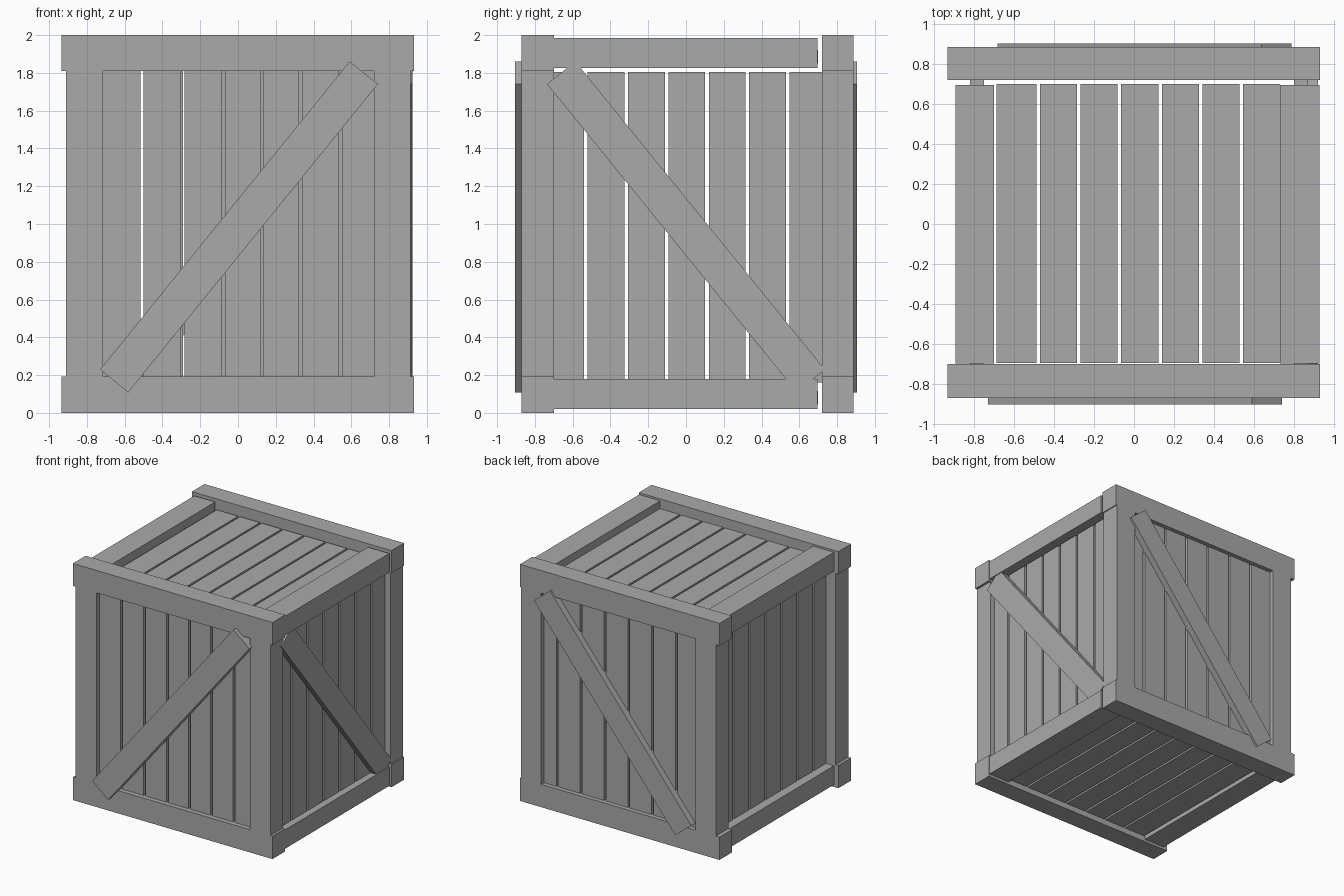
import bpy
from math import atan2
from mathutils import Matrix, Vector

cube = bpy.data.objects.get("Cube")
if cube:
    bpy.data.objects.remove(cube, do_unlink=True)

GREY = (0.4, 0.4, 0.4, 1)
wood = bpy.data.materials.new("grey_wood")
wood.use_nodes = True
wood.diffuse_color = GREY
wood.node_tree.nodes["Principled BSDF"].inputs["Base Color"].default_value = GREY


def box(name, xs, ys, zs, turn=None):
    """Box between the given (low, high) ranges, optionally turned about its centre."""
    ranges = (xs, ys, zs)
    centre = Vector([(a + b) / 2 for a, b in ranges])
    corners = [Vector((x, y, z)) - centre for x in xs for y in ys for z in zs]
    quads = [(0, 1, 3, 2), (4, 6, 7, 5), (0, 4, 5, 1),
             (2, 3, 7, 6), (0, 2, 6, 4), (1, 5, 7, 3)]
    if turn:
        corners = [turn @ c for c in corners]
    mesh = bpy.data.meshes.new(name)
    mesh.from_pydata(corners, [], quads)
    mesh.materials.append(wood)
    obj = bpy.data.objects.new(name, mesh)
    obj.location = centre
    bpy.context.collection.objects.link(obj)
    return obj


def slats(start, end, gaps, width):
    """Ranges of the slats left between gap centres."""
    lows = [start] + [g + width / 2 for g in gaps]
    highs = [g - width / 2 for g in gaps] + [end]
    return list(zip(lows, highs))


# Front and back frames: full-width rails with posts between them
frames = (("front", (-0.87, -0.70), (-0.91, -0.715), (0.72, 0.912)),
          ("back", (0.72, 0.887), (-0.90, -0.71), (0.733, 0.924)))
for side, ys, right, left in frames:
    for level, zs in (("bottom", (0, 0.193)), ("top", (1.81, 2))):
        box(f"{side}_{level}_rail", (-0.935, 0.932), ys, zs)
    for hand, xs in (("right", right), ("left", left)):
        box(f"{side}_{hand}_post", xs, ys, (0.193, 1.81))

# Side rails between the frames
for hand, xs in (("right", (-0.895, -0.70)), ("left", (0.73, 0.928))):
    for level, zs in (("bottom", (0.02, 0.18)), ("top", (1.825, 1.985))):
        box(f"{hand}_{level}_rail", xs, (-0.698, 0.695), zs)

# Upright slats of the front and back
front_gaps = (-0.508, -0.292, -0.078, 0.127, 0.333, 0.542)
back_gaps = [-0.506 + 0.223 * i for i in range(6)]
for side, gaps, ys in (("front", front_gaps, (-0.83, -0.76)),
                       ("back", back_gaps, (0.78, 0.85))):
    for xs in slats(-0.73, 0.74, gaps, 0.018):
        box(f"{side}_slat", xs, ys, (0.17, 1.83))

# Upright slats of the two sides
side_gaps = [-0.53 + 0.2137 * i for i in range(6)]
for hand, xs in (("right", (-0.82, -0.75)), ("left", (0.80, 0.87))):
    for ys in slats(-0.73, 0.73, side_gaps, 0.019):
        box(f"{hand}_slat", xs, ys, (0.16, 1.805))

# Lid and floor slats
lid_gaps = [-0.48 + 0.2035 * i for i in range(6)]
for name, zs in (("floor", (0.045, 0.115)), ("lid", (1.85, 1.92))):
    for xs in slats(-0.688, 0.73, lid_gaps, 0.017):
        box(f"{name}_slat", xs, (-0.695, 0.70), zs)

# Diagonal braces
HALF, LENGTH = 0.096, 1.05
lean = atan2(1.32, 1.63)
along = (0.985 - LENGTH, 0.985 + LENGTH)
for side, x, ys in (("front", 0.005, (-0.905, -0.835)), ("back", 0.053, (0.835, 0.905))):
    box(f"{side}_brace", (x - HALF, x + HALF), ys, along, Matrix.Rotation(lean, 3, "Y"))
box("left_brace", (0.853, 0.921), (-HALF, HALF), along, Matrix.Rotation(lean, 3, "X"))
